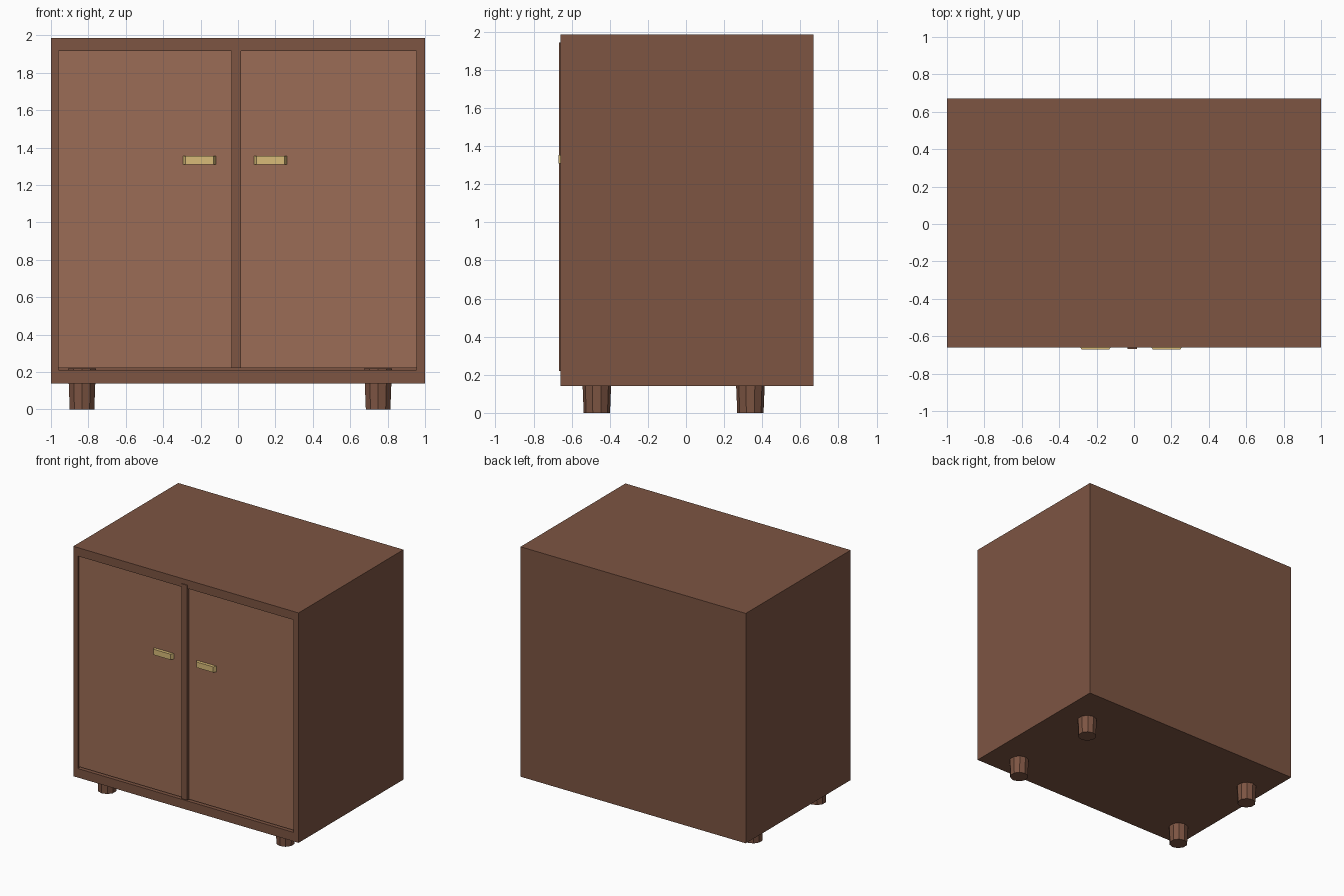
import bpy, bmesh
from math import pi

if "Cube" in bpy.data.objects:
    bpy.data.objects.remove(bpy.data.objects["Cube"])


def material(name, rgb):
    m = bpy.data.materials.new(name)
    m.diffuse_color = (*rgb, 1)
    m.use_nodes = True
    m.node_tree.nodes["Principled BSDF"].inputs["Base Color"].default_value = m.diffuse_color
    return m


wood = material("dark_wood", (0.205, 0.09, 0.055))
door_wood = material("door_wood", (0.33, 0.15, 0.092))
brass = material("brass", (0.69, 0.50, 0.19))


def finish(name, bm, mat):
    bmesh.ops.recalc_face_normals(bm, faces=bm.faces)
    me = bpy.data.meshes.new(name)
    bm.to_mesh(me)
    bm.free()
    me.materials.append(mat)
    ob = bpy.data.objects.new(name, me)
    bpy.context.collection.objects.link(ob)
    return ob


def box_bm(lo, hi):
    bm = bmesh.new()
    bmesh.ops.create_cube(bm, size=1)
    for v in bm.verts:
        v.co = [(a + b) / 2 + c * (b - a) for a, b, c in zip(lo, hi, v.co)]
    return bm


# Cabinet body: box with an open front, rim around the cavity
FRONT, BACK = -0.66, 0.67
bm = box_bm((-1, FRONT, 0.14), (1, BACK, 1.985))
face = min(bm.faces, key=lambda f: f.calc_center_median().y)
bmesh.ops.inset_region(bm, faces=[face], thickness=0.04)
for v in face.verts:
    v.co.x = 0.955 if v.co.x > 0 else -0.96
    v.co.z = 1.917 if v.co.z > 1 else 0.212
cavity = bmesh.ops.extrude_discrete_faces(bm, faces=[face])["faces"][0]
for v in cavity.verts:
    v.co.y = BACK - 0.04
finish("cabinet_body", bm, wood)

# Doors, set slightly back from the rim with a thin gap below
for side, x0, x1 in (("left", -0.96, -0.012), ("right", -0.008, 0.955)):
    finish(side + "_door", box_bm((x0, -0.645, 0.221), (x1, -0.61, 1.917)), door_wood)

# Centre strip covering the seam
finish("centre_strip", box_bm((-0.036, -0.667, 0.221), (0.015, -0.60, 1.945)), wood)

# Handles: bars with slanted ends
for side, cx in (("left", -0.206), ("right", 0.174)):
    bm = box_bm((cx - 0.091, -0.67, 1.31), (cx + 0.091, -0.64, 1.355))
    for v in bm.verts:
        if v.co.y < -0.66:
            v.co.x = cx + (v.co.x - cx) * 0.82
    finish(side + "_handle", bm, brass)

# Tapered faceted legs
for depth, y in (("front", -0.468), ("back", 0.338)):
    for side, x in (("left", -0.834), ("right", 0.749)):
        bm = bmesh.new()
        bmesh.ops.create_cone(bm, cap_ends=True, segments=10,
                              radius1=0.069, radius2=0.078, depth=0.22)
        leg = finish(f"{depth}_{side}_leg", bm, wood)
        leg.location = (x, y, 0.11)
